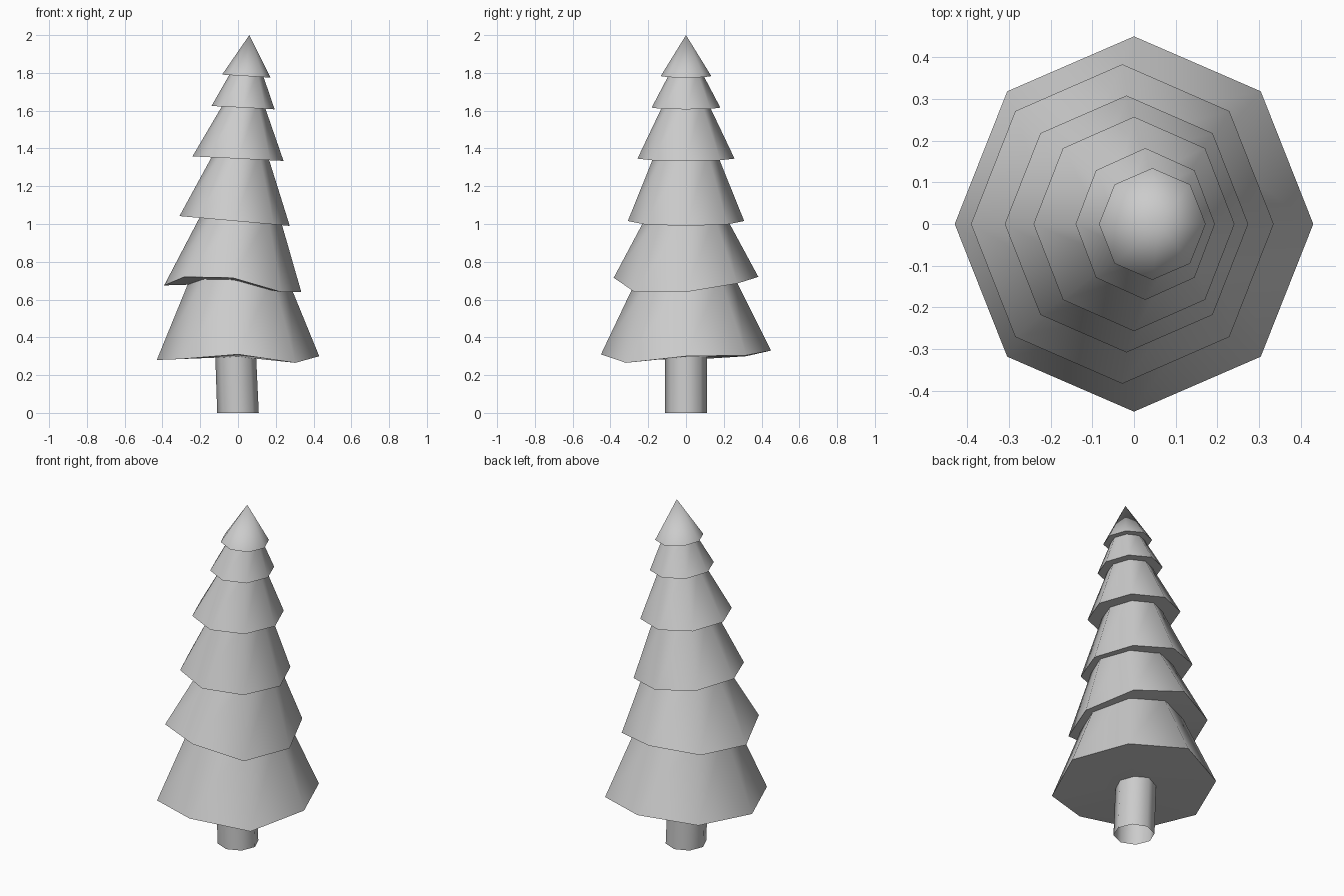
import bpy
import math

default_cube = bpy.data.objects.get("Cube")
if default_cube:
    bpy.data.objects.remove(default_cube, do_unlink=True)

SIDES = 8
LEVEL = [0] * SIDES

grey = bpy.data.materials.new("plain grey")
grey.use_nodes = True
colour = (0.6, 0.6, 0.6, 1)
grey.diffuse_color = colour
grey.node_tree.nodes["Principled BSDF"].inputs["Base Color"].default_value = colour


def ring(center_x, radius_x, radius_y, height, tilt=0, ripple=LEVEL):
    """Eight points around the trunk, starting on the +x side."""
    points = []
    for i in range(SIDES):
        angle = math.tau * i / SIDES
        points.append((center_x + radius_x * math.cos(angle),
                       radius_y * math.sin(angle),
                       height - tilt * math.cos(angle) + ripple[i]))
    return points


def make_object(name, verts, faces):
    """Smooth sides with crisp rims."""
    mesh = bpy.data.meshes.new(name)
    mesh.from_pydata(verts, [], faces)
    mesh.materials.append(grey)
    mesh.shade_smooth()
    mesh.set_sharp_from_angle(angle=math.radians(60))
    obj = bpy.data.objects.new(name, mesh)
    bpy.context.collection.objects.link(obj)
    return obj


def walls(lower, upper):
    """Quads joining two rings of vertex indices."""
    return [(lower + i, lower + (i + 1) % SIDES,
             upper + (i + 1) % SIDES, upper + i) for i in range(SIDES)]


def make_tier(name, rim, top):
    """Skirt of branches with a closed underside; top is a ring or a tip."""
    middle_x = sum(p[0] for p in rim) / SIDES
    middle_z = sum(p[2] for p in rim) / SIDES
    verts = rim + [(middle_x, 0, middle_z)] + top
    faces = [((i + 1) % SIDES, i, SIDES) for i in range(SIDES)]
    if len(top) == 1:
        faces += [(i, (i + 1) % SIDES, SIDES + 1) for i in range(SIDES)]
    else:
        faces += walls(0, SIDES + 1)
    return make_object(name, verts, faces)


# Trunk: open tube leaning slightly
make_object("trunk",
            ring(0, 0.11, 0.11, 0) + ring(-0.013, 0.108, 0.11, 0.32),
            walls(0, SIDES))

# Uneven hems of the two lowest tiers
wavy_hem = [0, 0.005, 0.03, 0, -0.02, -0.015, 0.01, -0.035]
lifted_hem = [-0.05, -0.005, 0.03, 0, -0.015, 0.03, 0.025, -0.05]

# Branch tiers from bottom to top
make_tier("lowest_branches",
          ring(0, 0.43, 0.45, 0.3, ripple=wavy_hem),
          ring(0.004, 0.254, 0.255, 0.72))
make_tier("second_branches",
          ring(-0.028, 0.363, 0.383, 0.69, ripple=lifted_hem),
          ring(0.01, 0.21, 0.21, 1.04))
make_tier("third_branches",
          ring(-0.018, 0.292, 0.308, 1.016, 0.026),
          ring(0.012, 0.143, 0.165, 1.37))
make_tier("fourth_branches",
          ring(0, 0.241, 0.257, 1.346, 0.012),
          ring(0.03, 0.105, 0.117, 1.64))
make_tier("fifth_branches",
          ring(0.027, 0.167, 0.182, 1.616, 0.009),
          ring(0.044, 0.084, 0.085, 1.8))
make_tier("treetop",
          ring(0.044, 0.128, 0.134, 1.783, 0.008),
          [(0.06, 0, 2)])
